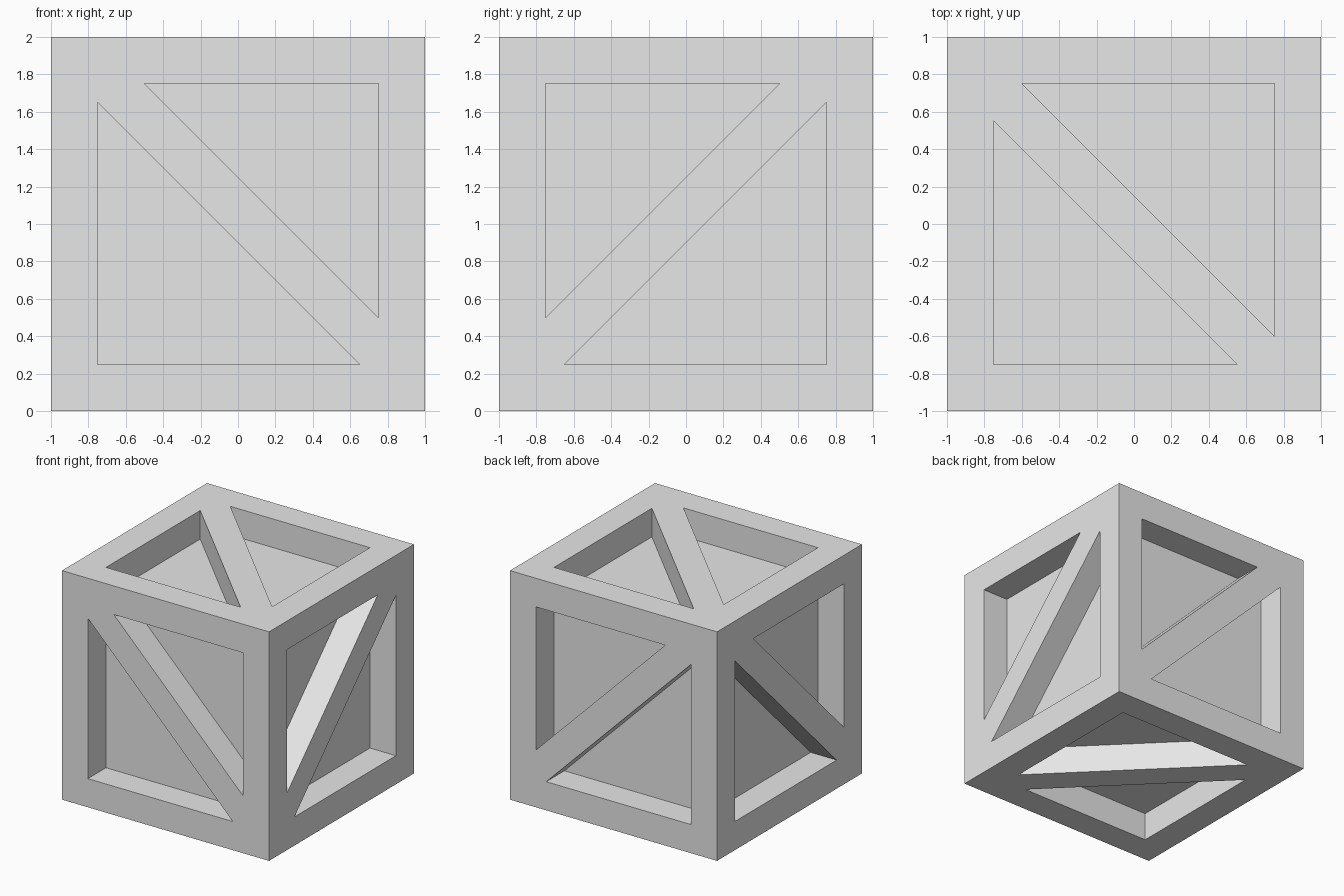
import bpy, bmesh
from mathutils import Vector

if "Cube" in bpy.data.objects:
    bpy.data.objects.remove(bpy.data.objects["Cube"])

HALF = 1.0      # half size of the crate
INNER = 0.75    # half size of the recessed panels
DEPTH = 0.25    # recess depth

grey = bpy.data.materials.new("plain grey")
grey.diffuse_color = (0.8, 0.8, 0.8, 1)
grey.use_nodes = True
grey.node_tree.nodes["Principled BSDF"].inputs["Base Color"].default_value = grey.diffuse_color

bm = bmesh.new()
outer_verts = []


def add_side(u, v, n, low_leg, high_leg):
    """One braced side: rim, diagonal brace and two triangular recesses."""
    u, v, n = Vector(u), Vector(v), Vector(n)
    flip = u.cross(v).dot(n) < 0

    def vert(p, depth=0.0):
        return bm.verts.new(u * p[0] + v * p[1] + n * (HALF - depth) + Vector((0, 0, HALF)))

    def face(*vs):
        bm.faces.new(vs[::-1] if flip else vs)

    h, i = HALF, INNER
    c00, c10, c11, c01 = corners = [vert(p) for p in ((-h, -h), (h, -h), (h, h), (-h, h))]
    outer_verts.extend(corners)
    low_pts = [(-i, -i), (low_leg - i, -i), (-i, low_leg - i)]
    high_pts = [(i, i), (i - high_leg, i), (i, i - high_leg)]
    low = [vert(p) for p in low_pts]
    high = [vert(p) for p in high_pts]

    # rim boards
    face(c00, c10, low[1], low[0])
    face(c00, low[0], low[2], c01)
    face(c11, c01, high[1], high[0])
    face(c11, high[0], high[2], c10)
    # diagonal brace
    face(c01, low[2], low[1], c10, high[2], high[1])
    # recess walls and panels
    for top, pts in ((low, low_pts), (high, high_pts)):
        floor = [vert(p, DEPTH) for p in pts]
        for k in range(3):
            j = (k + 1) % 3
            face(top[k], top[j], floor[j], floor[k])
        face(*floor)


# opposite sides share the same brace layout
for s in (-1, 1):
    add_side((1, 0, 0), (0, 0, 1), (0, s, 0), 1.40, 1.25)    # front and back
    add_side((0, -1, 0), (0, 0, 1), (s, 0, 0), 1.40, 1.25)   # left and right
    add_side((1, 0, 0), (0, 1, 0), (0, 0, s), 1.30, 1.35)    # top and bottom

# join the sides at the crate's corners
bmesh.ops.remove_doubles(bm, verts=outer_verts, dist=0.0001)

mesh = bpy.data.meshes.new("crate")
bm.to_mesh(mesh)
bm.free()
mesh.materials.append(grey)
crate = bpy.data.objects.new("crate", mesh)
bpy.context.collection.objects.link(crate)
